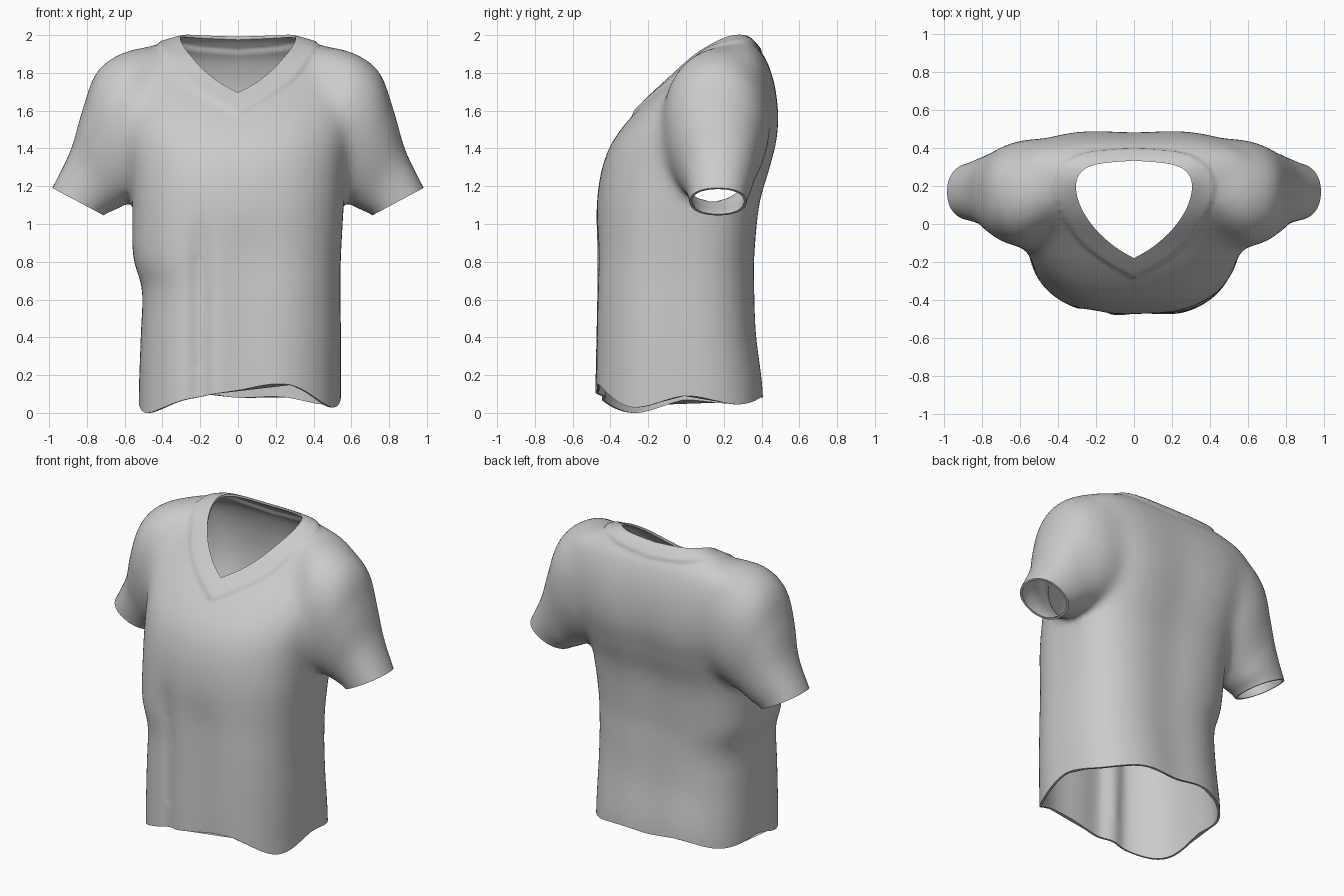
import bpy, bmesh, math
from mathutils import Matrix, Vector

if "Cube" in bpy.data.objects:
    bpy.data.objects.remove(bpy.data.objects["Cube"])

N = 160


def spow(v, p):
    return math.copysign(abs(v) ** p, v)


def refine(rows, k=6):
    """Catmull-Rom interpolation of a short list of section parameters."""
    out = []
    for i in range(len(rows) - 1):
        a, b, c, d = (rows[max(0, min(len(rows) - 1, i + j))] for j in (-1, 0, 1, 2))
        for s in range(k):
            t = s / k
            out.append([0.5 * (2 * q + (r - p) * t + (2 * p - 5 * q + 4 * r - u) * t * t
                               + (3 * q - p - 3 * r + u) * t ** 3)
                        for p, q, r, u in zip(a, b, c, d)])
    return out + [list(rows[-1])]


def loft(bm, rings):
    """Closed skin through rings, with fan caps."""
    vs = [[bm.verts.new(p) for p in r] for r in rings]
    n = len(vs[0])
    for a, b in zip(vs, vs[1:]):
        for i in range(n):
            bm.faces.new((a[i], a[(i + 1) % n], b[(i + 1) % n], b[i]))
    for r in (vs[0], vs[-1]):
        c = bm.verts.new(sum((v.co for v in r), Vector()) / n)
        for i in range(n):
            bm.faces.new((r[i], r[(i + 1) % n], c))


def make(name, bm):
    bmesh.ops.recalc_face_normals(bm, faces=bm.faces)
    me = bpy.data.meshes.new(name)
    bm.to_mesh(me)
    bm.free()
    ob = bpy.data.objects.new(name, me)
    bpy.context.collection.objects.link(ob)
    return ob


def bake(ob):
    bpy.ops.object.select_all(action='DESELECT')
    ob.select_set(True)
    bpy.context.view_layer.objects.active = ob
    bpy.ops.object.convert(target='MESH')


# Torso sections: z, centre x, half width, front y, back y
TORSO = [(-.2, .01, .535, -.50, .42), (.1, .01, .535, -.50, .415), (.4, .015, .53, -.495, .38),
         (.65, .017, .525, -.49, .37), (.83, -.005, .55, -.485, .37),
         (1.1, 0, .56, -.475, .395), (1.3, 0, .575, -.443, .45), (1.45, 0, .60, -.38, .485),
         (1.6, 0, .63, -.26, .49), (1.75, 0, .64, -.105, .468), (1.87, 0, .61, .02, .425),
         (1.93, 0, .50, .10, .38), (1.97, 0, .38, .165, .345), (1.995, 0, .27, .21, .31)]
# Sleeve sections: top x, top z, bottom x, bottom z, front y, back y
SLEEVE = [(.40, 1.95, .36, 1.35, .0, .43), (.60, 1.915, .45, 1.19, -.12, .45),
          (.745, 1.81, .54, 1.13, -.11, .425), (.825, 1.60, .60, 1.10, -.065, .385),
          (.887, 1.39, .66, 1.07, -.01, .355), (.985, 1.19, .72, 1.04, .018, .32),
          (1.035, 1.09, .77, .95, .02, .315)]
# Half neck outlines, front tip to back
NECK = [(0, -.18), (.10, -.12), (.20, -.03), (.275, .08), (.305, .19), (.28, .27), (.19, .315), (0, .333)]
BAND = [(0, -.28), (.14, -.2), (.28, -.09), (.38, .06), (.42, .19), (.38, .3), (.25, .37), (0, .393)]
# Hem height every 30 degrees, starting from the left side
HEM = [.07, 0, .075, .12, .15, .03, .09, .045, .085, .08, .10, .05, .07]


def torso_ring(z, cx, w, yf, yb):
    pts, cy, h = [], (yf + yb) / 2, (yb - yf) / 2
    fade = 1 / (1 + math.exp((z - .95) * 14))
    for i in range(N):
        a = 2 * math.pi * i / N
        c, s = math.cos(a), math.sin(a)
        n = 2.45 if s < 0 else 2.8 + .8 * min(1, max(0, z - .6))
        x, y = cx + w * spow(c, 2 / n), cy + h * spow(s, 2 / n)
        if s < 0:  # draped folds down the front
            y += fade * (.045 * math.exp(-((x + .2) / .055) ** 2) + .03 * math.exp(-((x - .04) / .16) ** 2))
        else:      # shallow hollow along the spine
            y -= .015 * math.exp(-(x / .15) ** 2) * max(0, min(1, (1.9 - z) * 2))
        pts.append((x, y, z))
    return pts


def sleeve_ring(side, tx, tz, bx, bz, yf, yb):
    pts = []
    for i in range(64):
        a = 2 * math.pi * i / 64
        t, s = (1 + spow(math.cos(a), .9)) / 2, spow(math.sin(a), .9)
        pts.append((side * (bx + (tx - bx) * t), (yf + yb) / 2 + (yb - yf) / 2 * s, bz + (tz - bz) * t))
    return pts


def outline(half):
    half = refine(half, 5)
    return half + [(-x, y) for x, y in half[-2:0:-1]]


def inside_depth(x, y, loop):
    """Signed distance to a closed outline, positive inside."""
    d, inside, p = 9, False, Vector((x, y))
    for a, b in zip(loop, loop[1:] + loop[:1]):
        a, b = Vector(a), Vector(b)
        e = b - a
        t = max(0, min(1, (p - a).dot(e) / e.length_squared))
        d = min(d, (p - a - e * t).length)
        if (a.y > y) != (b.y > y) and x < a.x + e.x * (y - a.y) / e.y:
            inside = not inside
    return d if inside else -d


# Fused torso and sleeves
bm = bmesh.new()
loft(bm, [torso_ring(*r) for r in refine(TORSO)])
for side in (-1, 1):
    loft(bm, [sleeve_ring(side, *r) for r in refine(SLEEVE)])
shirt = make("shirt", bm)
m = shirt.modifiers.new("fuse", 'REMESH')
m.mode, m.voxel_size = 'VOXEL', .018
m = shirt.modifiers.new("relax", 'SMOOTH')
m.factor, m.iterations = .5, 14
bake(shirt)

# Soften only the shoulder seams
group = shirt.vertex_groups.new(name="shoulder_seams")
for v in shirt.data.vertices:
    wx = 1 - abs(abs(v.co.x) - .54) / .24
    wt = max(0, min(1, 2 * wx, (v.co.z - 1.1) / .25))
    if wt > 0:
        group.add([v.index], wt, 'REPLACE')
m = shirt.modifiers.new("blend", 'SMOOTH')
m.factor, m.iterations, m.vertex_group = .5, 60, group.name
bake(shirt)

# Raised collar band
band = outline(BAND)
moves = []
for v in shirt.data.vertices:
    if v.co.z > 1.46 and abs(v.co.x) < .5:
        d = inside_depth(v.co.x, v.co.y, band)
        if d > -.008 and (v.co.z > 1.8 or v.co.y < .1):
            moves.append((v, v.normal * .012 * min(1, (d + .008) / .012)))
for v, mv in moves:
    v.co += mv

# Cutters: neck opening, sleeve ends, hem
bm = bmesh.new()
loft(bm, [[(x, y, z) for x, y in outline(NECK)] for z in (1.45, 2.3)])
neck_cutter = make("neck_cutter", bm)
bm = bmesh.new()
for side in (-1, 1):
    nrm = Vector((side * .47, 0, -.88)).normalized()
    along = Vector((-nrm.z, 0, nrm.x))
    rot = Matrix((along, Vector((0, 1, 0)), nrm)).transposed().to_4x4()
    pos = Matrix.Translation(Vector((side * .85, .17, 1.12)) + nrm * .15)
    bmesh.ops.create_cube(bm, size=1, matrix=pos @ rot @ Matrix.Diagonal((.46, .6, .3, 1)))
bmesh.ops.create_cube(bm, size=1, matrix=Matrix.Translation((0, 0, -.44)) @ Matrix.Diagonal((3, 3, 1, 1)))
end_cutter = make("end_cutter", bm)

# Hollow to thin cloth and open the neck, cuffs and hem
m = shirt.modifiers.new("cloth", 'SOLIDIFY')
m.thickness, m.offset = .014, -1
for cutter in (neck_cutter, end_cutter):
    m = shirt.modifiers.new("cut", 'BOOLEAN')
    m.operation, m.object, m.solver = 'DIFFERENCE', cutter, 'EXACT'
bake(shirt)

# Wavy hem: shift the lower edge, fading out upwards
hem = [r[0] for r in refine([(h,) for h in HEM], 30)]
for v in shirt.data.vertices:
    if v.co.z < .6:
        deg = math.degrees(math.atan2(v.co.y, v.co.x)) + 180
        i = min(359, int(deg))
        h = hem[i] + (hem[i + 1] - hem[i]) * (deg - i)
        v.co.z += (h - .06) * (.6 - v.co.z) / .54
bpy.ops.object.shade_smooth_by_angle(angle=math.radians(50))
for ob in (neck_cutter, end_cutter):
    bpy.data.objects.remove(ob)
